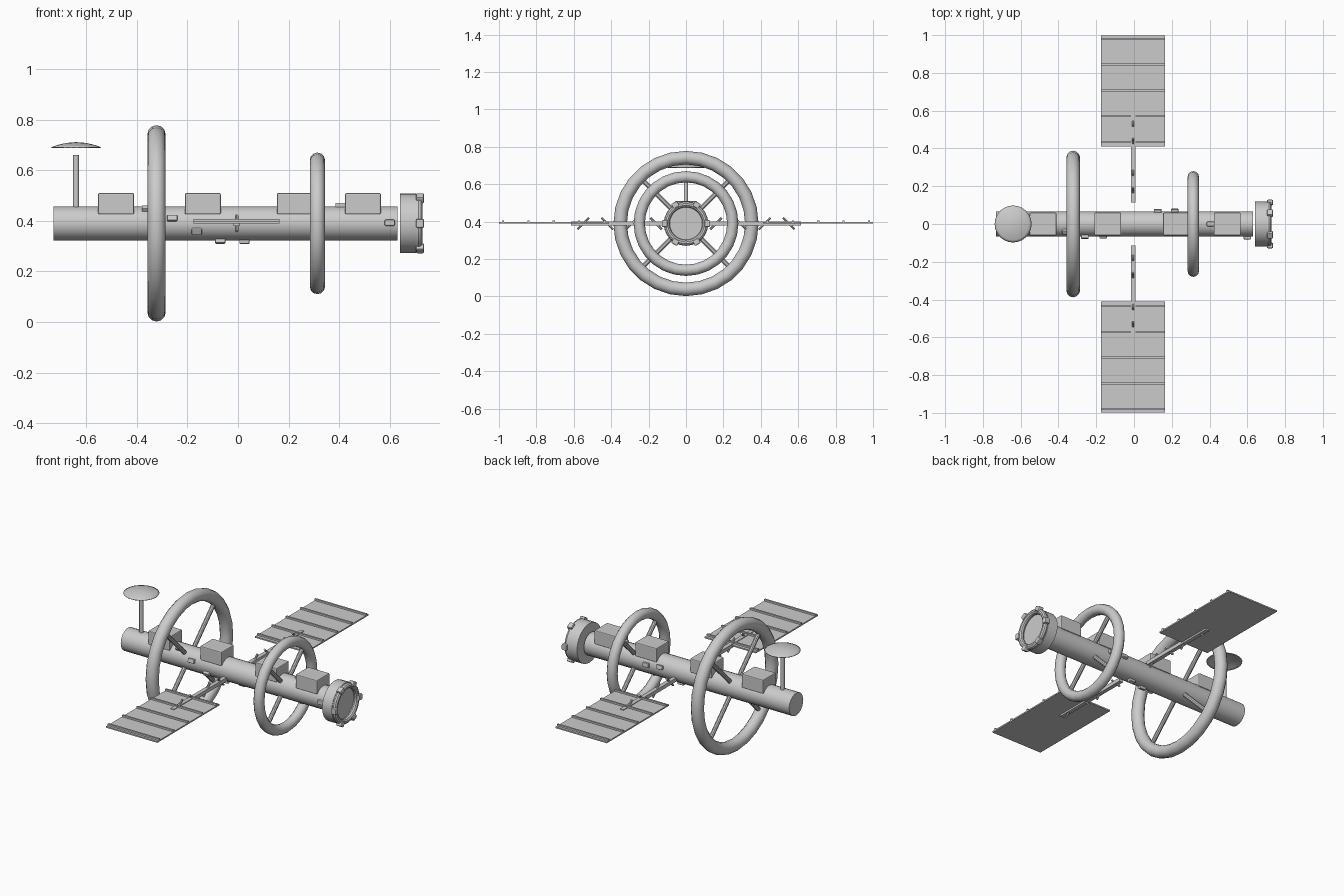
import bpy, math
from math import cos, sin, radians
from mathutils import Vector, Euler

if "Cube" in bpy.data.objects:
    bpy.data.objects.remove(bpy.data.objects["Cube"])

ZC = 0.39      # height of the station axis
HULL_R = 0.067


def finish(name, smooth=True, bevel=0):
    o = bpy.context.object
    o.name = name
    bpy.ops.object.transform_apply(location=False, rotation=True, scale=True)
    if bevel:
        m = o.modifiers.new("bevel", 'BEVEL')
        m.width, m.segments = bevel, 2
    if smooth:
        bpy.ops.object.shade_smooth_by_angle(angle=radians(35))
    return o


def rod(name, a, b, r, sides=12):
    a, b = Vector(a), Vector(b)
    bpy.ops.mesh.primitive_cylinder_add(vertices=sides, radius=r, depth=(b - a).length,
                                        location=(a + b) / 2)
    bpy.context.object.rotation_euler = (b - a).to_track_quat('Z', 'Y').to_euler()
    return finish(name)


def box(name, loc, size, rot=(0, 0, 0), bevel=0):
    bpy.ops.mesh.primitive_cube_add(size=1, location=loc, rotation=rot)
    bpy.context.object.scale = size
    return finish(name, False, bevel)


def ring(name, x, major, minor, segs=28, sides=12):
    bpy.ops.mesh.primitive_torus_add(location=(x, 0, ZC), rotation=(0, radians(90), 0),
                                     major_radius=major, minor_radius=minor,
                                     major_segments=segs, minor_segments=sides)
    return finish(name)


def polar(x, r, deg):
    return (x, r * cos(radians(deg)), ZC + r * sin(radians(deg)))


# Central hull
rod("hull", (-0.73, 0, ZC), (0.63, 0, ZC), HULL_R, 24)

# Habitat rings with diagonal spokes
for label, x, major, minor in (("large", -0.322, 0.352, 0.036), ("small", 0.314, 0.25, 0.03)):
    ring(label + "_habitat_ring", x, major, minor)
    for k in range(4):
        a = 45 + 90 * k
        rod(label + "_ring_spoke", polar(x, 0.05, a), polar(x, major, a), 0.013, 10)

# Docking port with rim and six clamps
rod("docking_port", (0.64, 0, ZC), (0.704, 0, ZC), 0.118, 24)
ring("docking_rim", 0.714, 0.103, 0.016, 24, 10)
for k in range(6):
    box("docking_clamp", polar(0.72, 0.114, 60 * k), (0.032, 0.03, 0.036),
        (radians(60 * k), 0, 0), 0.006)

# Equipment modules along the top
for x in (-0.482, -0.139, 0.225, 0.494):
    box("equipment_module", (x, 0, 0.468), (0.142, 0.12, 0.083), bevel=0.005)

# Small surface fittings on the hull
for x, a in ((-0.36, 125), (-0.26, 163), (-0.163, 207), (-0.07, 258), (0.025, 276),
             (0.125, 15), (0.215, 8), (0.405, 90), (0.6, 178)):
    box("hull_fitting", polar(x, HULL_R + 0.003, a), (0.04, 0.022, 0.024),
        (radians(a), 0, 0), 0.004)

# Antenna mast and shallow dish
rod("antenna_mast", (-0.64, 0, 0.44), (-0.64, 0, 0.66), 0.012)
segs, radii = 24, (0.098, 0.085, 0.066, 0.044, 0.022)
verts = [(r * cos(math.tau * i / segs), r * sin(math.tau * i / segs),
          0.02 * (1 - (r / 0.098) ** 2)) for r in radii for i in range(segs)]
verts.append((0, 0, 0.02))
faces = [(j * segs + i, j * segs + (i + 1) % segs,
          (j + 1) * segs + (i + 1) % segs, (j + 1) * segs + i)
         for j in range(len(radii) - 1) for i in range(segs)]
last = (len(radii) - 1) * segs
faces += [(last + i, last + (i + 1) % segs, len(verts) - 1) for i in range(segs)]
mesh = bpy.data.meshes.new("antenna_dish")
mesh.from_pydata(verts, [], faces)
dish = bpy.data.objects.new("antenna_dish", mesh)
dish.location = (-0.64, 0, 0.691)
bpy.context.collection.objects.link(dish)
mesh.shade_smooth()
thick = dish.modifiers.new("thickness", 'SOLIDIFY')
thick.thickness = 0.003

# Solar wings on both sides
PX = -0.005
for s in (1, -1):
    box("solar_panel", (PX, s * 0.705, 0.393), (0.34, 0.588, 0.008))
    for k in range(5):
        box("panel_rib", (PX, s * (0.435 + 0.136 * k), 0.400), (0.34, 0.011, 0.014))
    # Boom with alternating diagonal braces
    box("wing_boom", (PX, s * 0.365, ZC), (0.024, 0.5, 0.022))
    for k in range(4):
        y, d = 0.16 + 0.13 * k, 0.031 * (-1) ** k
        rod("boom_brace", (PX, s * (y - d), ZC - 0.031), (PX, s * (y + d), ZC + 0.031), 0.006, 8)
